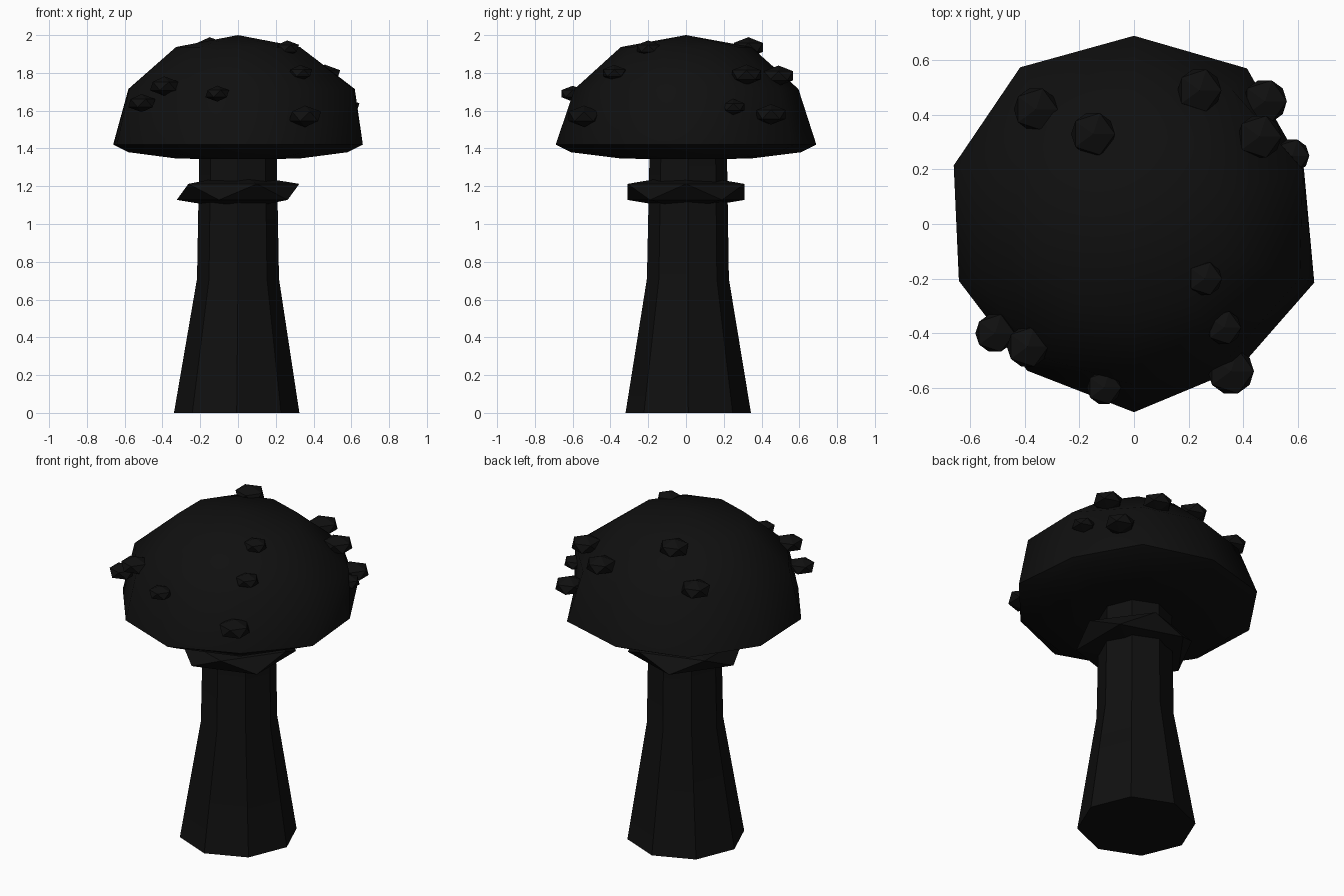
import bpy, bmesh
from math import sin, cos, radians, tau

if "Cube" in bpy.data.objects:
    bpy.data.objects.remove(bpy.data.objects["Cube"])


def material(name, rgb):
    m = bpy.data.materials.new(name)
    m.diffuse_color = (*rgb, 1)
    m.use_nodes = True
    m.node_tree.nodes["Principled BSDF"].inputs["Base Color"].default_value = m.diffuse_color
    return m


dark = material("dark", (0.005, 0.005, 0.005))


def finish(name, bm, angle=None):
    bmesh.ops.recalc_face_normals(bm, faces=bm.faces)
    me = bpy.data.meshes.new(name)
    bm.to_mesh(me)
    bm.free()
    ob = bpy.data.objects.new(name, me)
    bpy.context.collection.objects.link(ob)
    me.materials.append(dark)
    if angle:
        bpy.ops.object.select_all(action='DESELECT')
        ob.select_set(True)
        bpy.context.view_layer.objects.active = ob
        bpy.ops.object.shade_smooth_by_angle(angle=radians(angle))
    return ob


def loft(name, rings, sides, phase, bottom, top, angle):
    """rings: (radii list or number, z, cx, cy); ends close to a pole, or flat if None."""
    bm = bmesh.new()
    loops = []
    for r, z, cx, cy in rings:
        radii = r if isinstance(r, list) else [r] * sides
        loops.append([bm.verts.new((cx + q * cos(phase + tau * i / sides),
                                    cy + q * sin(phase + tau * i / sides), z))
                      for i, q in enumerate(radii)])
    for a, b in zip(loops, loops[1:]):
        for i in range(sides):
            j = (i + 1) % sides
            bm.faces.new((a[i], a[j], b[j], b[i]))
    for loop, z in ((loops[0], bottom), (loops[-1], top)):
        if z is None:
            bm.faces.new(loop)
        else:
            pole = bm.verts.new((0, 0, z))
            for i in range(sides):
                bm.faces.new((loop[i], loop[(i + 1) % sides], pole))
    return finish(name, bm, angle)


def pebble(name, x, y, z, r, h):
    """Flattened twenty-sided ball."""
    bm = bmesh.new()
    bmesh.ops.create_icosphere(bm, subdivisions=1, radius=1)
    bmesh.ops.scale(bm, vec=(r, r, h), verts=bm.verts)
    bmesh.ops.translate(bm, vec=(x, y, z), verts=bm.verts)
    return finish(name, bm)


# Flared eight-sided stem
loft("stem", [(0.332, 0, -0.007, 0.012), (0.217, 0.71, 0, 0.01),
              (0.205, 1.37, 0, 0.012)], 8, 0, None, None, 40)

# Ten-sided cap: domed above, nearly flat below, slightly uneven rim
rim = [0.655, 0.705, 0.69, 0.71, 0.695, 0.675, 0.665, 0.69, 0.655, 0.695]
shoulder = [0.65, 0.61, 0.595, 0.60, 0.61, 0.605, 0.60, 0.59, 0.60, 0.64]
loft("cap", [(0.345, 1.347, 0, 0), (0.61, 1.38, 0, 0), (rim, 1.42, 0, 0),
             (shoulder, 1.715, 0, 0), (0.345, 1.937, 0, 0)],
     10, radians(18), 1.34, 2.0, 60)

# Skirt around the stem
pebble("skirt", 0, 0, 1.17, 0.363, 0.095)

# Warts on the cap
warts = [(-0.36, 0.42, 1.77, 0.09), (-0.15, 0.33, 1.935, 0.09),
         (0.24, 0.49, 1.785, 0.09), (0.48, 0.45, 1.58, 0.09),
         (0.46, 0.32, 1.79, 0.09), (0.58, 0.25, 1.62, 0.07),
         (0.26, -0.20, 1.93, 0.07), (0.33, -0.38, 1.80, 0.07),
         (0.355, -0.54, 1.57, 0.095), (-0.11, -0.60, 1.69, 0.07),
         (-0.39, -0.45, 1.73, 0.085), (-0.51, -0.40, 1.64, 0.08)]
for n, (x, y, z, r) in enumerate(warts, 1):
    pebble(f"wart_{n}", x, y, z, r, r * 0.6)
